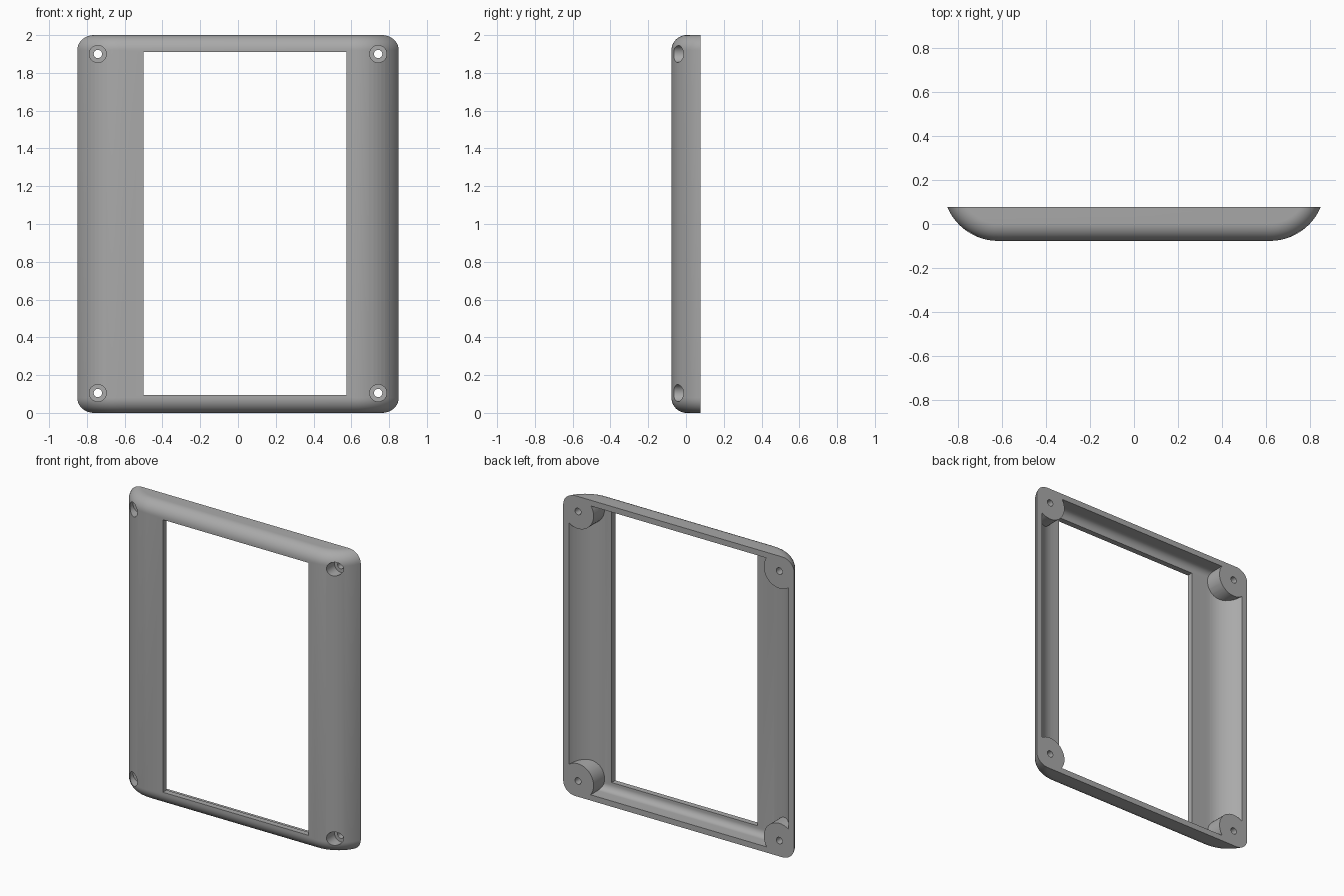
import bpy, bmesh, math
from mathutils import Matrix

if "Cube" in bpy.data.objects:
    bpy.data.objects.remove(bpy.data.objects["Cube"], do_unlink=True)

WIDTH, HEIGHT, DEPTH = 1.70, 2.0, 0.154
FRONT, BACK = -DEPTH / 2, DEPTH / 2
SIDE_R, FLAT = 0.25, 0.62        # side curve radius, half width of flat face
FILLET, WALL = 0.08, 0.038
STEPS = 12

grey = bpy.data.materials.new("plastic grey")
grey.use_nodes = True
grey.diffuse_color = (0.4, 0.4, 0.4, 1)
grey.node_tree.nodes["Principled BSDF"].inputs["Base Color"].default_value = grey.diffuse_color


def add_object(name, bm):
    bmesh.ops.recalc_face_normals(bm, faces=bm.faces)
    mesh = bpy.data.meshes.new(name)
    bm.to_mesh(mesh)
    bm.free()
    mesh.materials.append(grey)
    obj = bpy.data.objects.new(name, mesh)
    bpy.context.collection.objects.link(obj)
    return obj


def section(inset, back):
    """Plan outline, moved inward by inset and cut off at the back plane."""
    r, cy = SIDE_R - inset, FRONT + SIDE_R
    end = math.acos((cy - back) / r)
    half = [(FLAT + r * math.sin(end * i / STEPS), cy - r * math.cos(end * i / STEPS))
            for i in range(STEPS + 1)]
    return [(-x, y) for x, y in reversed(half)] + half


def dish(name, inset, back):
    """Stack of plan outlines with rounded top and bottom edges."""
    bm = bmesh.new()
    fillet = FILLET - inset
    turn = [math.pi / 2 * i / STEPS for i in range(STEPS + 1)]
    upper = [(HEIGHT / 2 - FILLET + fillet * math.sin(a),
              inset + fillet * (1 - math.cos(a))) for a in turn]
    levels = [(-z, d) for z, d in reversed(upper)] + upper
    rings = [[bm.verts.new((x, y, z + HEIGHT / 2)) for x, y in section(d, back)]
             for z, d in levels]
    for a, b in zip(rings, rings[1:]):
        for i in range(len(a)):
            j = (i + 1) % len(a)
            bm.faces.new((a[i], a[j], b[j], b[i]))
    bm.faces.new(rings[0])
    bm.faces.new(rings[-1])
    return add_object(name, bm)


def corner_cylinders(name, radius, y0, y1):
    """One cylinder along y at each of the four screw positions."""
    bm = bmesh.new()
    for x in (-0.742, 0.742):
        for z in (0.105, 1.9):
            place = Matrix.Translation((x, (y0 + y1) / 2, z)) @ Matrix.Rotation(math.pi / 2, 4, "X")
            bmesh.ops.create_cone(bm, cap_ends=True, segments=40, radius1=radius,
                                  radius2=radius, depth=y1 - y0, matrix=place)
    return add_object(name, bm)


def cut(target, cutter):
    mod = target.modifiers.new("cut", "BOOLEAN")
    mod.operation, mod.solver, mod.object = "DIFFERENCE", "EXACT", cutter
    bpy.context.view_layer.objects.active = target
    bpy.ops.object.modifier_apply(modifier=mod.name)
    bpy.data.objects.remove(cutter, do_unlink=True)


# Hollow shell, leaving the corner screw bosses standing
bezel = dish("bezel_frame", 0, BACK)
cavity = dish("cavity_cutter", WALL, BACK + 0.015)
cut(cavity, corner_cylinders("boss_cutter", 0.115, -0.2, 0.2))
cut(bezel, cavity)

# Off-centre screen window
x0, x1, z0, z1 = -0.5, 0.575, 0.095, 1.91
bm = bmesh.new()
bmesh.ops.create_cube(bm, size=1, matrix=Matrix.Translation(((x0 + x1) / 2, 0, (z0 + z1) / 2))
                      @ Matrix.Diagonal((x1 - x0, 0.5, z1 - z0, 1)))
cut(bezel, add_object("window_cutter", bm))

# Screw holes with wider recesses from the front
cut(bezel, corner_cylinders("hole_cutter", 0.022, -0.2, 0.2))
cut(bezel, corner_cylinders("recess_cutter", 0.045, -0.2, 0.02))

# Smooth curves with crisp edges
bpy.ops.object.select_all(action="DESELECT")
bezel.select_set(True)
bpy.context.view_layer.objects.active = bezel
bpy.ops.object.shade_smooth_by_angle(angle=math.radians(30))
